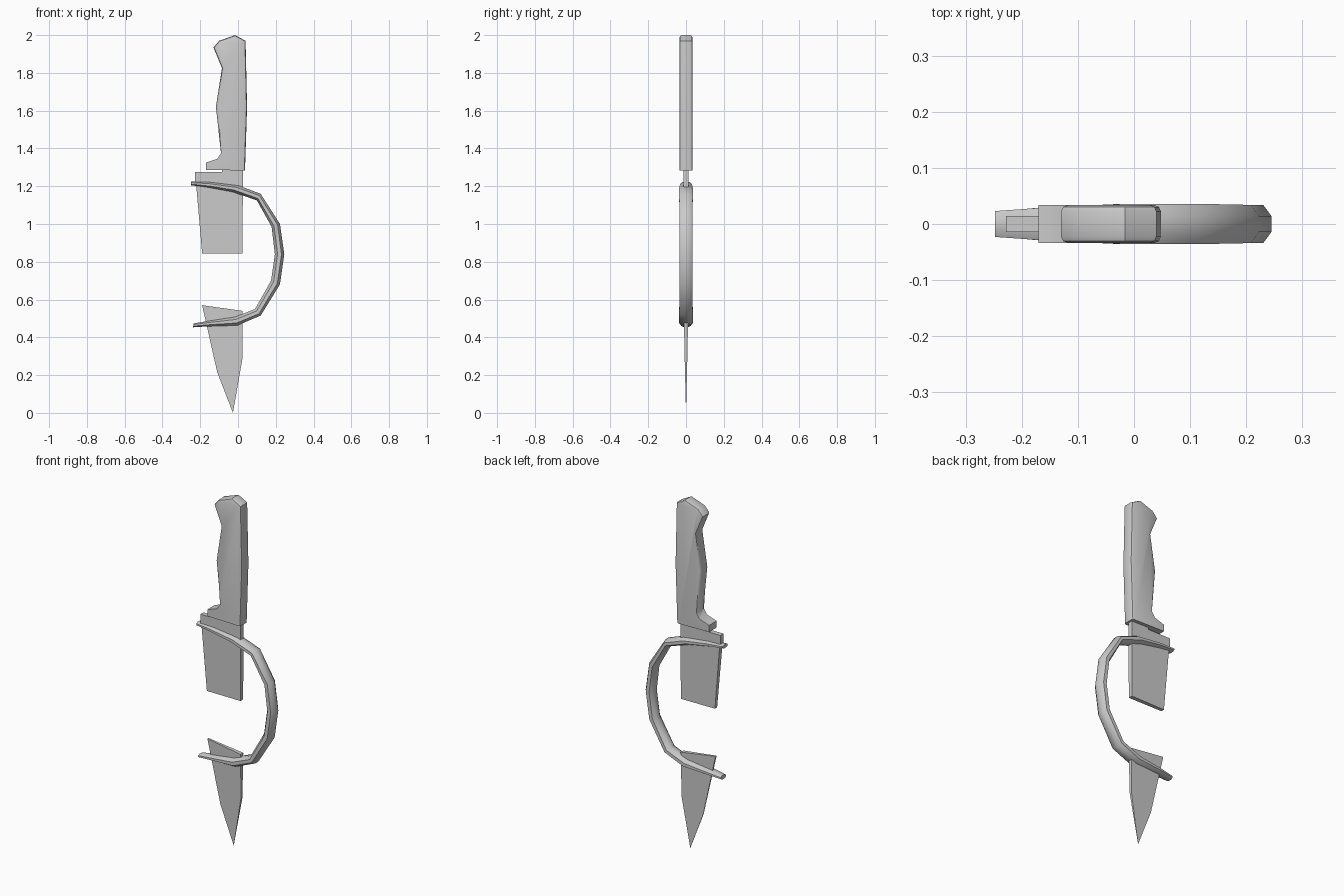
import bpy, bmesh, math

if "Cube" in bpy.data.objects:
    bpy.data.objects.remove(bpy.data.objects["Cube"])


def finish(name, bm, angle=40):
    bmesh.ops.recalc_face_normals(bm, faces=bm.faces[:])
    mesh = bpy.data.meshes.new(name)
    bm.to_mesh(mesh)
    bm.free()
    obj = bpy.data.objects.new(name, mesh)
    bpy.context.collection.objects.link(obj)
    bpy.ops.object.select_all(action='DESELECT')
    obj.select_set(True)
    bpy.context.view_layer.objects.active = obj
    bpy.ops.object.shade_smooth_by_angle(angle=math.radians(angle))
    return obj


def plate(outline):
    """Closed plate from (x, z, half thickness) outline points; zero thickness is merged."""
    bm = bmesh.new()
    front = [bm.verts.new((x, -t, z)) for x, z, t in outline]
    back = [bm.verts.new((x, t, z)) for x, z, t in outline]
    bm.faces.new(front)
    bm.faces.new(back[::-1])
    n = len(outline)
    for i in range(n):
        j = (i + 1) % n
        bm.faces.new((front[i], back[i], back[j], front[j]))
    bmesh.ops.remove_doubles(bm, verts=bm.verts[:], dist=1e-5)
    return bm


# Handle: flat grip with rounded rim, square finger guard at the bottom
T = 0.034
grip = [(-0.13, 1.935), (-0.10, 1.97), (-0.016, 2.0), (0.04, 1.97), (0.048, 1.62),
        (0.037, 1.283), (-0.17, 1.287), (-0.17, 1.325), (-0.11, 1.345),
        (-0.09, 1.375), (-0.117, 1.62), (-0.085, 1.825)]
bm = plate([(x, z, T) for x, z in grip])
rim = [e for e in bm.edges
       if abs(e.verts[0].co.y - e.verts[1].co.y) < 1e-4
       and max(v.co.z for v in e.verts) > 1.4]
bmesh.ops.bevel(bm, geom=rim, offset=0.012, segments=2, profile=0.5, affect='EDGES')
finish("handle", bm)

# Upper blade stub, with a straight collar just under the handle
finish("upper_blade", plate([
    (-0.228, 1.275, 0.014), (-0.085, 1.275, 0.014), (-0.085, 1.285, 0.014),
    (0.026, 1.285, 0.014), (0.024, 0.845, 0.012), (-0.19, 0.845, 0.010),
    (-0.222, 1.215, 0.013), (-0.228, 1.225, 0.014)]))

# Lower blade, thinning to the tip
finish("lower_blade", plate([
    (-0.19, 0.57, 0.005), (0.025, 0.54, 0.012), (0.023, 0.285, 0.007),
    (-0.027, 0.0, 0.0), (-0.11, 0.215, 0.002)]))

# Curved headband: outer x, z, inner x, z and half width at each station
stations = [
    (-0.248, 1.225, -0.248, 1.205, 0.023), (-0.15, 1.222, -0.15, 1.192, 0.030),
    (0.005, 1.203, -0.03, 1.17, 0.036), (0.12, 1.16, 0.10, 1.125, 0.036),
    (0.222, 1.0, 0.178, 0.985, 0.034), (0.245, 0.84, 0.195, 0.84, 0.034),
    (0.222, 0.68, 0.175, 0.70, 0.034), (0.12, 0.515, 0.09, 0.55, 0.036),
    (-0.003, 0.463, -0.015, 0.508, 0.036), (-0.16, 0.458, -0.16, 0.486, 0.030),
    (-0.238, 0.453, -0.235, 0.474, 0.023)]
SIDES = 8
bm = bmesh.new()
rings = []
for ox, oz, ix, iz, w in stations:
    ring = []
    for k in range(SIDES):
        a = 2 * math.pi * (k + 0.5) / SIDES
        s = 0.5 + 0.5 * math.cos(a) / math.cos(math.pi / SIDES)
        y = w * math.sin(a) / math.cos(math.pi / SIDES)
        ring.append(bm.verts.new((ix + (ox - ix) * s, y, iz + (oz - iz) * s)))
    rings.append(ring)
for a, b in zip(rings, rings[1:]):
    for k in range(SIDES):
        j = (k + 1) % SIDES
        bm.faces.new((a[k], a[j], b[j], b[k]))
bm.faces.new(rings[0])
bm.faces.new(rings[-1])
finish("headband", bm, 50)
